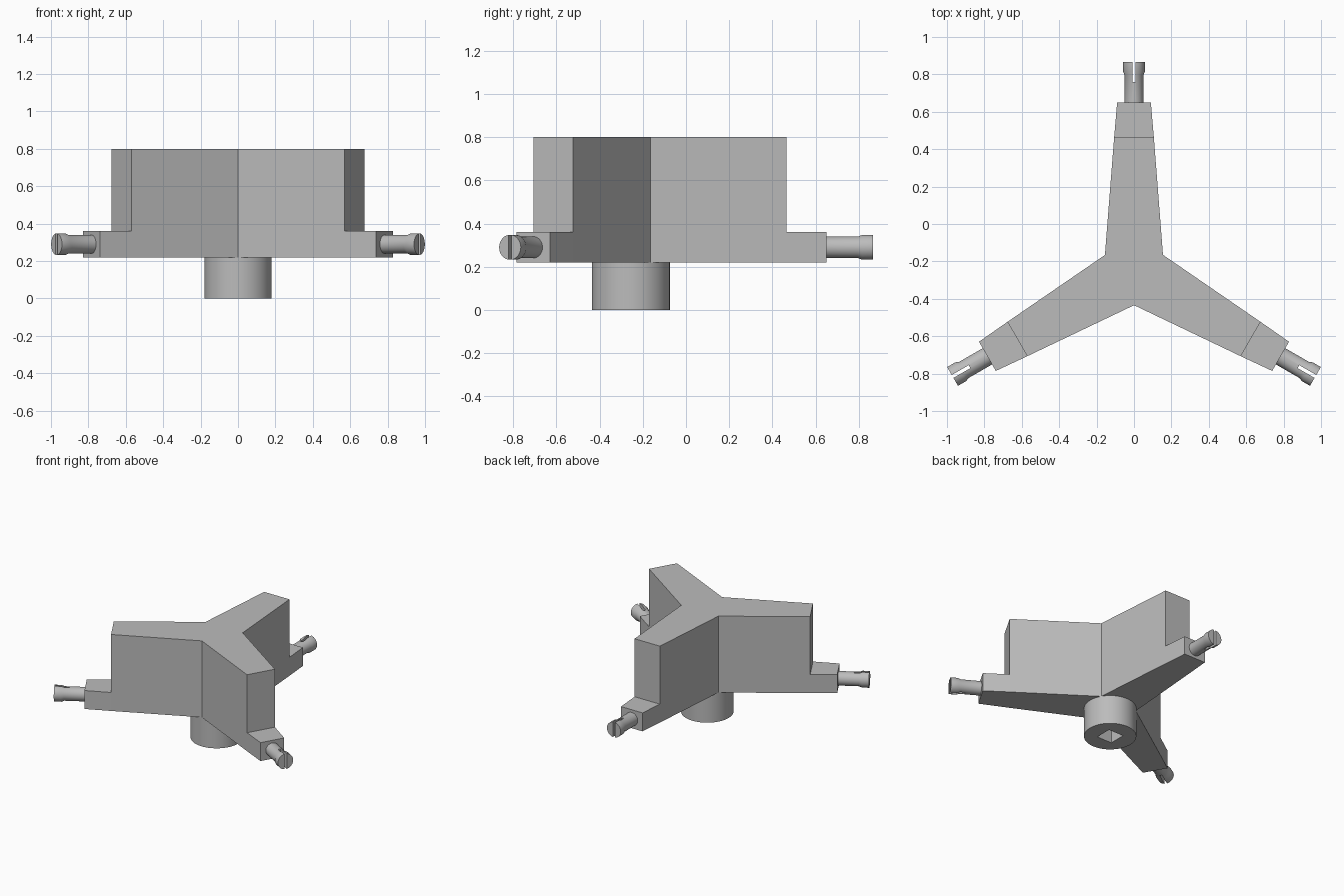
import bpy, bmesh, math
from mathutils import Vector, Matrix

cube = bpy.data.objects.get("Cube")
if cube:
    bpy.data.objects.remove(cube, do_unlink=True)

CENTER = Vector((0, -0.255, 0))
ARM_ANGLES = [math.radians(a) for a in (0, 120, 240)]   # turns from the +y arm
BASE_Z, STEP_Z, TOP_Z, PIN_Z = 0.22, 0.36, 0.80, 0.29

grey = bpy.data.materials.new("plain grey")
grey.use_nodes = True
grey.diffuse_color = (0.5, 0.5, 0.5, 1)
grey.node_tree.nodes["Principled BSDF"].inputs["Base Color"].default_value = (0.5, 0.5, 0.5, 1)


def add_object(name, bm):
    bmesh.ops.recalc_face_normals(bm, faces=bm.faces[:])
    mesh = bpy.data.meshes.new(name)
    bm.to_mesh(mesh)
    bm.free()
    mesh.materials.append(grey)
    obj = bpy.data.objects.new(name, mesh)
    bpy.context.collection.objects.link(obj)
    return obj


def smooth(obj):
    bpy.ops.object.select_all(action='DESELECT')
    obj.select_set(True)
    bpy.context.view_layer.objects.active = obj
    bpy.ops.object.shade_smooth_by_angle(angle=math.radians(30))


def cut(obj, cutter):
    cutter.hide_render = True
    cutter.hide_set(True)
    mod = obj.modifiers.new("cut", 'BOOLEAN')
    mod.object = cutter
    mod.solver = 'EXACT'
    bpy.context.view_layer.objects.active = obj
    bpy.ops.object.select_all(action='DESELECT')
    obj.select_set(True)
    bpy.ops.object.modifier_apply(modifier=mod.name)
    bpy.data.objects.remove(cutter, do_unlink=True)


def box(name, size, location):
    bm = bmesh.new()
    bmesh.ops.create_cube(bm, size=1, matrix=Matrix.Translation(location) @ Matrix.Diagonal((*size, 1)))
    return add_object(name, bm)


def lathe(name, profile, matrix, steps=32):
    """Spin (radius, height) points around z, then place with matrix."""
    bm = bmesh.new()
    verts = [bm.verts.new((r, 0, h)) for r, h in profile]
    edges = [bm.edges.new(pair) for pair in zip(verts, verts[1:])]
    bmesh.ops.spin(bm, geom=verts + edges, axis=(0, 0, 1), cent=(0, 0, 0),
                   angle=math.tau, steps=steps, use_duplicate=False)
    bmesh.ops.remove_doubles(bm, verts=bm.verts[:], dist=1e-4)
    bm.transform(matrix)
    return add_object(name, bm)


# Three-armed body: tall middle with low steps at the arm ends
bm = bmesh.new()
core, steps = [], []
for angle in ARM_ANGLES:
    turn = Matrix.Rotation(angle, 4, 'Z')
    place = lambda x, r: bm.verts.new(CENTER + turn @ Vector((x, r, BASE_Z)))
    inner = place(0.155, 0.09)
    right, left = place(0.106, 0.72), place(-0.106, 0.72)
    end_right, end_left = place(0.09, 0.905), place(-0.09, 0.905)
    core += [inner, right, left]
    steps.append((right, end_right, end_left, left))
core_face = bm.faces.new(core)
faces = [core_face] + [bm.faces.new(s) for s in steps]
bmesh.ops.recalc_face_normals(bm, faces=faces)
raised = bmesh.ops.extrude_face_region(bm, geom=faces, use_keep_orig=True)["geom"]
bmesh.ops.translate(bm, vec=(0, 0, STEP_Z - BASE_Z),
                    verts=[g for g in raised if isinstance(g, bmesh.types.BMVert)])
top = max((g for g in raised if isinstance(g, bmesh.types.BMFace)), key=lambda f: len(f.verts))
block = bmesh.ops.extrude_face_region(bm, geom=[top])["geom"]
bmesh.ops.translate(bm, vec=(0, 0, TOP_Z - STEP_Z),
                    verts=[g for g in block if isinstance(g, bmesh.types.BMVert)])
add_object("body", bm)

# Round hub below with a square socket
hub = lathe("hub", [(0, 0), (0.18, 0), (0.18, BASE_Z), (0, BASE_Z)],
            Matrix.Translation(CENTER), 48)
cut(hub, box("socket_cutter", (0.126, 0.126, 0.36), CENTER))
smooth(hub)

# Slotted pins at the arm ends
PIN = [(0, 0.89), (0.05, 0.89), (0.05, 1.05), (0.058, 1.07), (0.058, 1.12), (0, 1.12)]
for name, angle in zip(("back_pin", "right_pin", "left_pin"), ARM_ANGLES):
    pin = lathe(name, PIN, Matrix.Rotation(-math.pi / 2, 4, 'X'))
    cut(pin, box("slot_cutter", (0.018, 0.2, 0.2), (0, 1.115, 0)))
    smooth(pin)
    pin.matrix_world = Matrix.Translation(CENTER + Vector((0, 0, PIN_Z))) @ Matrix.Rotation(angle, 4, 'Z')
